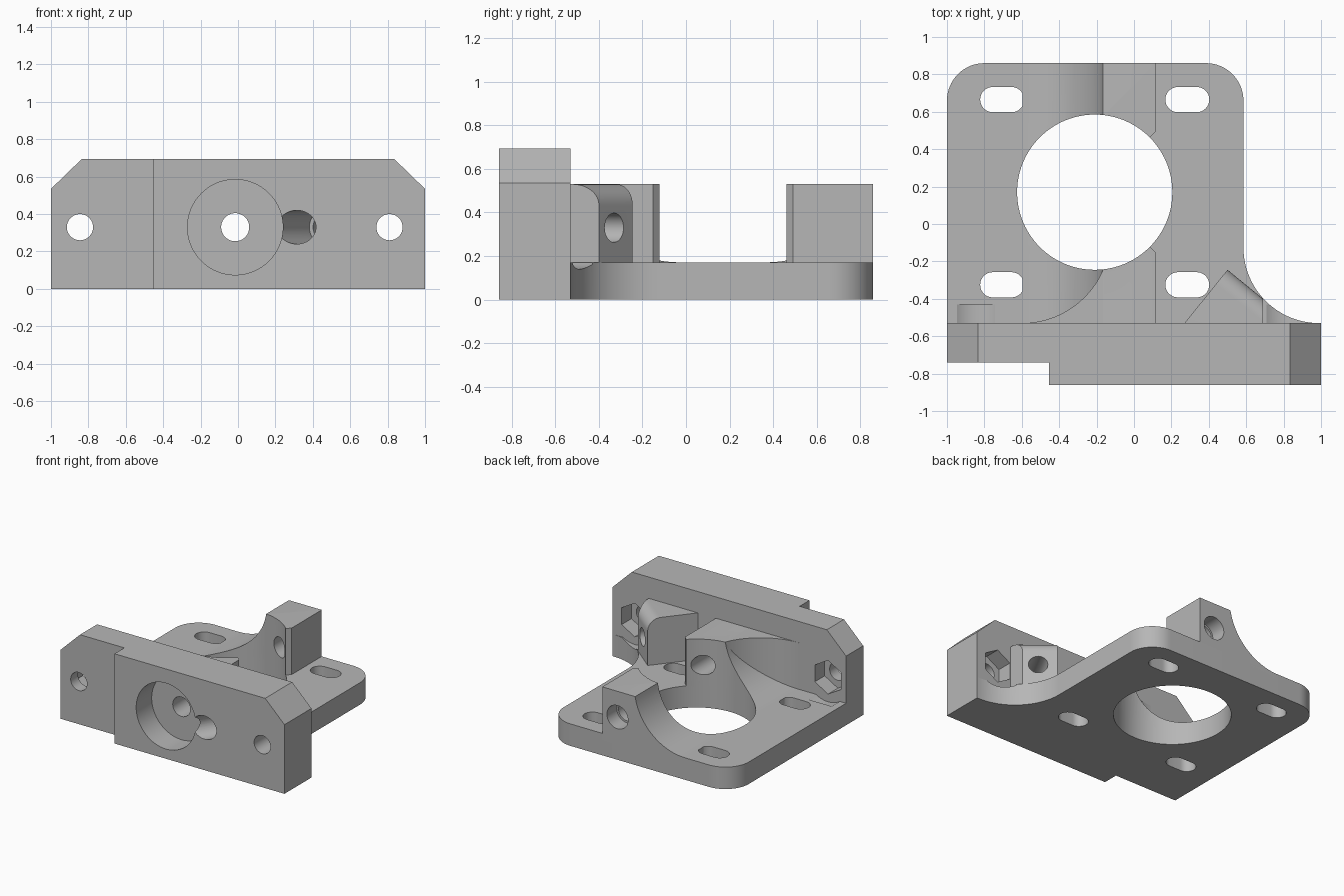
import bpy, bmesh
from math import sin, cos, pi, radians
from mathutils import Vector

cube = bpy.data.objects.get("Cube")
if cube:
    bpy.data.objects.remove(cube, do_unlink=True)

grey = bpy.data.materials.new("grey plastic")
grey.use_nodes = True
grey.diffuse_color = (0.47, 0.47, 0.47, 1)
grey.node_tree.nodes["Principled BSDF"].inputs["Base Color"].default_value = grey.diffuse_color


def finish(name, bm):
    bmesh.ops.recalc_face_normals(bm, faces=bm.faces[:])
    mesh = bpy.data.meshes.new(name)
    bm.to_mesh(mesh)
    bm.free()
    mesh.materials.append(grey)
    ob = bpy.data.objects.new(name, mesh)
    bpy.context.collection.objects.link(ob)
    return ob


def prism(name, pts, lo, hi, axis="z", round_edge=None, radius=0):
    """Extrude a flat outline along y or z, optionally rounding one top edge."""
    bm = bmesh.new()

    def place(p, h):
        return (p[0], p[1], h) if axis == "z" else (p[0], h, p[1])
    low = [bm.verts.new(place(p, lo)) for p in pts]
    high = [bm.verts.new(place(p, hi)) for p in pts]
    bm.faces.new(low)
    bm.faces.new(high)
    n = len(pts)
    for i in range(n):
        j = (i + 1) % n
        bm.faces.new((low[i], low[j], high[j], high[i]))
    bmesh.ops.recalc_face_normals(bm, faces=bm.faces[:])
    if round_edge is not None:
        edge = bm.edges.get((high[round_edge], high[round_edge + 1]))
        bmesh.ops.bevel(bm, geom=[edge], offset=radius, segments=10,
                        profile=0.5, affect="EDGES")
    return finish(name, bm)


def arc(cx, cy, r, a0, a1, n=16):
    angles = [radians(a0 + (a1 - a0) * i / n) for i in range(n + 1)]
    return [(cx + r * cos(a), cy + r * sin(a)) for a in angles]


def rod(p, q, r, sides=64):
    """Cylinder or hexagon between two points."""
    p, q = Vector(p), Vector(q)
    bm = bmesh.new()
    bmesh.ops.create_cone(bm, cap_ends=True, segments=sides, radius1=r, radius2=r,
                          depth=(q - p).length)
    turn = (q - p).to_track_quat("Z", "Y").to_matrix()
    bmesh.ops.rotate(bm, verts=bm.verts[:], matrix=turn)
    bmesh.ops.translate(bm, verts=bm.verts[:], vec=(p + q) / 2)
    return finish("cutter", bm)


def cut(ob, cutters):
    for c in cutters:
        mod = ob.modifiers.new("cut", "BOOLEAN")
        mod.operation, mod.solver, mod.object = "DIFFERENCE", "EXACT", c
    bpy.context.view_layer.update()
    graph = bpy.context.evaluated_depsgraph_get()
    mesh = bpy.data.meshes.new_from_object(ob.evaluated_get(graph))
    ob.modifiers.clear()
    ob.data = mesh
    for c in cutters:
        bpy.data.objects.remove(c, do_unlink=True)


BACK, FRONT = -0.53, -0.86        # faces of the upright plate
BASE, TOP, MID = 0.17, 0.53, 0.33  # heights
SCREWS = (-0.845, 0.81)
AXIS_X = -0.015


def main_bore():
    return rod((-0.21, 0.17, -1), (-0.21, 0.17, 2), 0.415, 96)


def long_bore():
    return rod((AXIS_X, -1, MID), (AXIS_X, 1, MID), 0.075)


def slot(x, y):
    pts = arc(x + 0.05, y, 0.0675, -90, 90) + arc(x - 0.05, y, 0.0675, 90, 270)
    return prism("cutter", pts, -0.1, 1)


def angled_bore():
    return rod((0.25, -0.99, MID), (0.75, -0.06, MID), 0.067)


# Upright plate with chamfered top corners
plate = prism("upright_plate",
              [(-1, 0), (1, 0), (1, 0.535), (0.835, 0.695), (-0.835, 0.695), (-1, 0.535)],
              FRONT, BACK, "y")
step = prism("cutter", [(-1.1, -1), (-0.455, -1), (-0.455, -0.74), (-1.1, -0.74)], -0.1, 1)
tools = [step, rod((AXIS_X, -1, MID), (AXIS_X, -0.67, MID), 0.255, 96), long_bore(),
         rod((0.235, -1, MID), (0.46, -0.6, MID), 0.09), angled_bore()]
for x in SCREWS:
    tools.append(rod((x, -1, MID), (x, 0, MID), 0.07))
    tools.append(rod((x, -0.65, MID), (x, -0.4, MID), 0.13, 6))
cut(plate, tools)

# Base plate with rounded back corners and a concave side flare
outline = [(-1, BACK - 0.01), (1, BACK - 0.01)]
outline += arc(0.99, -0.125, 0.405, 270, 180, 24)
outline += arc(0.385, 0.66, 0.2, 0, 90) + arc(-0.8, 0.66, 0.2, 90, 180)
base = prism("base_plate", outline, 0, BASE)
tools = [main_bore()]
tools += [slot(x, y) for x in (-0.705, 0.285) for y in (-0.325, 0.665)]
tools += [rod((x, -0.7, MID), (x, -0.43, MID), 0.19) for x in SCREWS]
cut(base, tools)

# Front and back bearing blocks, flowing down into the base on one side
profile = arc(-0.595, 0.605, 0.435, -90, -10, 28)
profile += [(-0.165, TOP), (0.115, TOP), (0.115, BASE - 0.05), (-0.595, BASE - 0.05)]
blocks = prism("bearing_blocks", profile, BACK - 0.01, 0.86, "y")
relief = prism("cutter", [(0.085, -0.122), (0.135, -0.172), (0.135, 0.512), (0.085, 0.462)],
               -0.1, 1)
cut(blocks, [main_bore(), relief, long_bore(),
             rod((AXIS_X, 0.74, MID), (AXIS_X, 1, MID), 0.09)])

# Curved web between the front block and the upright plate
web_outline = arc(-0.6, -0.056, 0.474, 270, 336, 24)
web_outline += [(-0.1, -0.245), (-0.1, BACK - 0.01), (-0.6, BACK - 0.01)]
web = prism("corner_web", web_outline, BASE - 0.05, TOP)
cut(web, [main_bore(), long_bore()])

# Angled screw lug with a rounded top edge
lug = prism("angled_lug",
            [(0.262, BACK - 0.01), (0.5, -0.245), (0.69, -0.4), (0.69, BACK - 0.01)],
            BASE - 0.05, TOP, "z", 1, 0.095)
cut(lug, [angled_bore(), slot(0.285, -0.325)])

# Smooth the round surfaces, keep real edges crisp
bpy.ops.object.select_all(action="DESELECT")
for ob in (plate, base, blocks, web, lug):
    ob.select_set(True)
    bpy.context.view_layer.objects.active = ob
bpy.ops.object.shade_smooth_by_angle(angle=radians(25))
